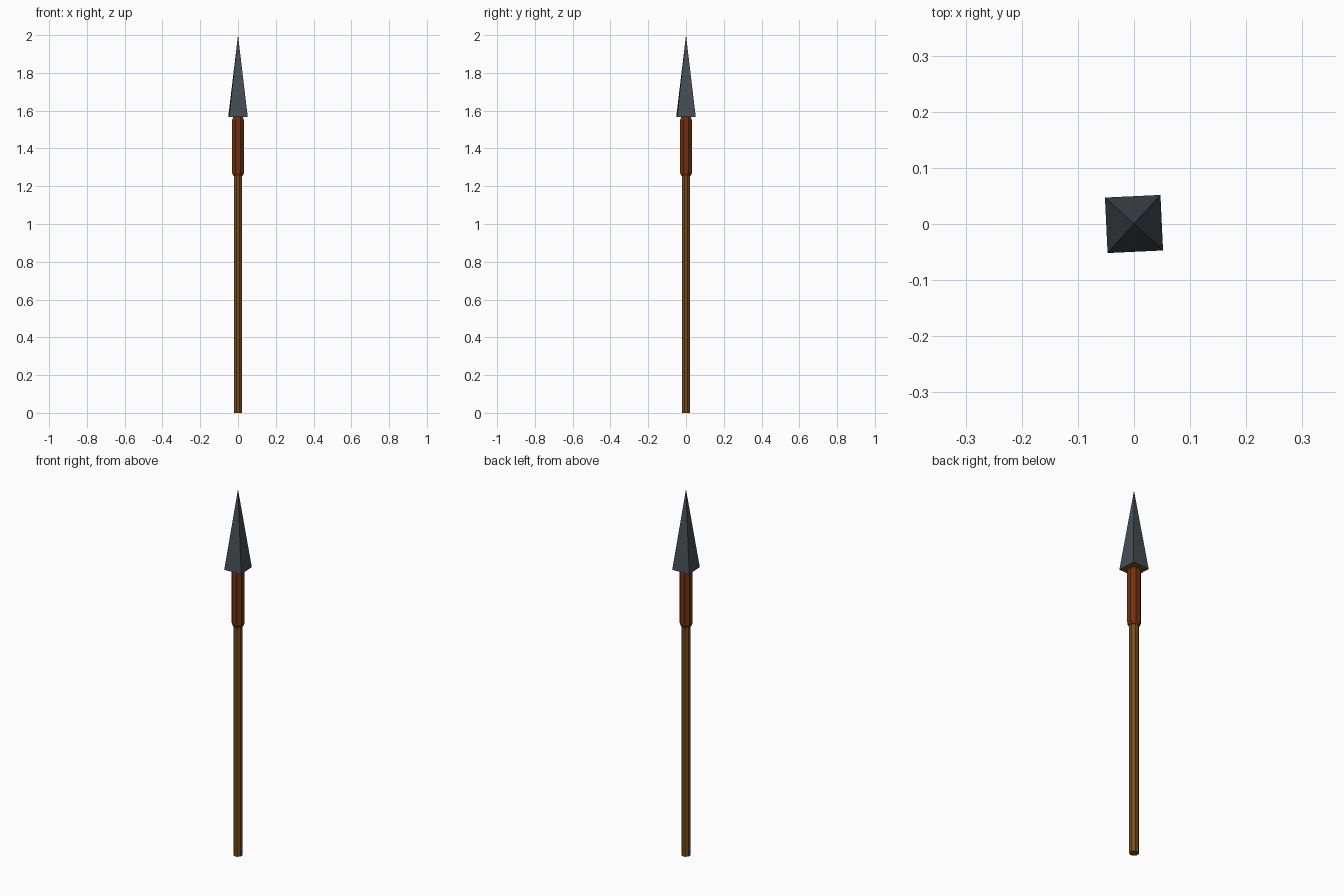
import bpy, bmesh, math

if "Cube" in bpy.data.objects:
    bpy.data.objects.remove(bpy.data.objects["Cube"])


def material(name, rgb):
    m = bpy.data.materials.new(name)
    m.diffuse_color = (*rgb, 1)
    m.use_nodes = True
    m.node_tree.nodes["Principled BSDF"].inputs["Base Color"].default_value = m.diffuse_color
    return m


WOOD = material("brown wood", (0.19, 0.078, 0.012))
LEATHER = material("red brown leather", (0.17, 0.03, 0.006))
IRON = material("dark iron", (0.06, 0.075, 0.088))


def lathe(name, profile, sides, turn, mats):
    """Faceted solid from (radius, z) rings; radius 0 makes a point."""
    bm = bmesh.new()
    rings = []
    for r, z in profile:
        angles = [turn + math.tau * i / sides for i in range(sides)] if r else [0]
        rings.append([bm.verts.new((r * math.cos(a), r * math.sin(a), z)) for a in angles])
    for low, high in zip(rings, rings[1:]):
        for i in range(sides):
            j = (i + 1) % sides
            top = [high[j], high[i]] if len(high) > 1 else [high[0]]
            bm.faces.new([low[i], low[j]] + top)
    bm.faces.new(rings[0][::-1])
    if len(rings[-1]) > 1:
        bm.faces.new(rings[-1])
    mesh = bpy.data.meshes.new(name)
    bm.to_mesh(mesh)
    bm.free()
    for m in mats:
        mesh.materials.append(m)
    obj = bpy.data.objects.new(name, mesh)
    bpy.context.collection.objects.link(obj)
    return obj


# Long wooden shaft
lathe("shaft", [(0.024, 0), (0.024, 1.58)], 8, math.radians(22.5), [WOOD])

# Leather binding with chamfered ends
lathe("binding", [(0.026, 1.253), (0.034, 1.27), (0.034, 1.551), (0.026, 1.568)],
      8, math.radians(22.5), [LEATHER])

# Four-sided spear head, slightly twisted, with a brown underside
head = lathe("spear_head", [(0.07, 1.566), (0, 2.0)], 4, math.radians(47.7), [IRON, WOOD])
for face in head.data.polygons:
    face.material_index = 1 if face.normal.z < -0.9 else 0
